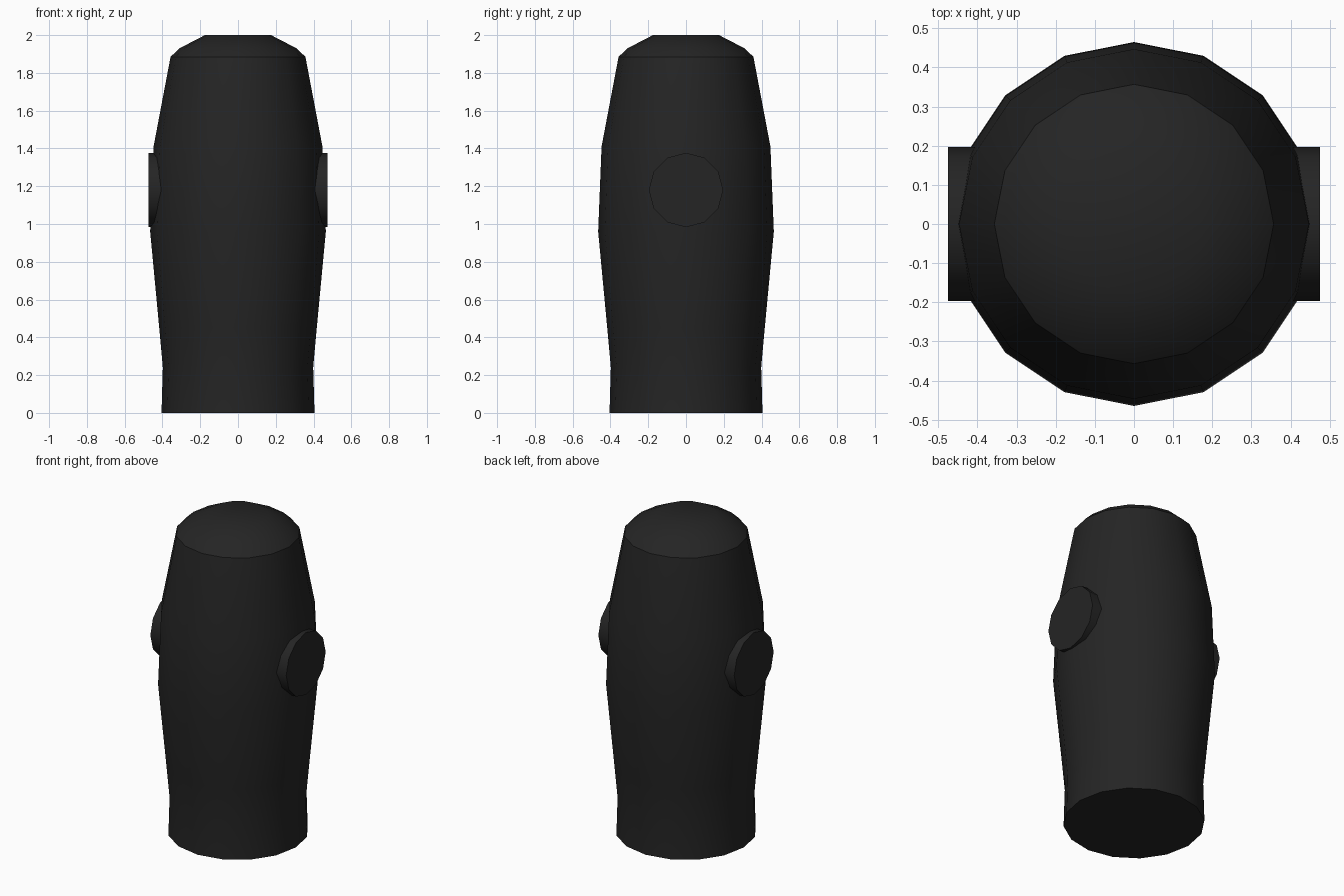
import bpy, bmesh, math

cube = bpy.data.objects.get("Cube")
if cube:
    bpy.data.objects.remove(cube, do_unlink=True)

black = bpy.data.materials.new("matte_black")
black.use_nodes = True
colour = (0.018, 0.018, 0.018, 1)
black.diffuse_color = colour
bsdf = black.node_tree.nodes["Principled BSDF"]
bsdf.inputs["Base Color"].default_value = colour
bsdf.inputs["Roughness"].default_value = 0.8


def ring(bm, radius, z, sides):
    """Closed loop of vertices around the z axis."""
    steps = [2 * math.pi * i / sides for i in range(sides)]
    return [bm.verts.new((radius * math.cos(a), radius * math.sin(a), z)) for a in steps]


def skin(bm, low, high):
    """Quads between two rings with equal vertex counts."""
    n = len(low)
    return [bm.faces.new((low[i], low[(i + 1) % n], high[(i + 1) % n], high[i]))
            for i in range(n)]


def loop_edges(bm, loop):
    n = len(loop)
    found = []
    for i in range(n):
        pair = (loop[i], loop[(i + 1) % n])
        found.append(bm.edges.get(pair) or bm.edges.new(pair))
    return found


def finish(bm, name):
    bmesh.ops.recalc_face_normals(bm, faces=bm.faces)
    mesh = bpy.data.meshes.new(name)
    bm.to_mesh(mesh)
    bm.free()
    mesh.materials.append(black)
    obj = bpy.data.objects.new(name, mesh)
    bpy.context.collection.objects.link(obj)
    return obj


def smooth(obj, degrees):
    bpy.ops.object.select_all(action="DESELECT")
    obj.select_set(True)
    bpy.context.view_layer.objects.active = obj
    bpy.ops.object.shade_smooth_by_angle(angle=math.radians(degrees))


# Barrel-shaped body with a shallow domed top
profile = [(0.405, 0), (0.398, 0.24), (0.417, 0.45), (0.465, 0.96),
           (0.447, 1.41), (0.357, 1.885), (0.31, 1.93), (0.175, 2)]
bm = bmesh.new()
rings = [ring(bm, r, z, 16) for r, z in profile]
for low, high in zip(rings, rings[1:]):
    skin(bm, low, high)
bm.faces.new(rings[-1])

# Faceted recess in the underside
mouth, ceiling = ring(bm, 0.335, 0, 12), ring(bm, 0.335, 0.1, 12)
skin(bm, mouth, ceiling)
bm.faces.new(ceiling)
bmesh.ops.bridge_loops(bm, edges=loop_edges(bm, rings[0]) + loop_edges(bm, mouth))
smooth(finish(bm, "body"), 29)

# Round pegs on both sides
for name, side in (("left_peg", 1), ("right_peg", -1)):
    bm = bmesh.new()
    inner, outer = ring(bm, 0.197, 0.3, 12), ring(bm, 0.197, 0.475, 12)
    skin(bm, inner, outer)
    bm.faces.new(inner)
    bm.faces.new(outer)
    for v in bm.verts:
        x, y, z = v.co
        v.co = (side * z, y, x + 1.18)
    smooth(finish(bm, name), 35)
